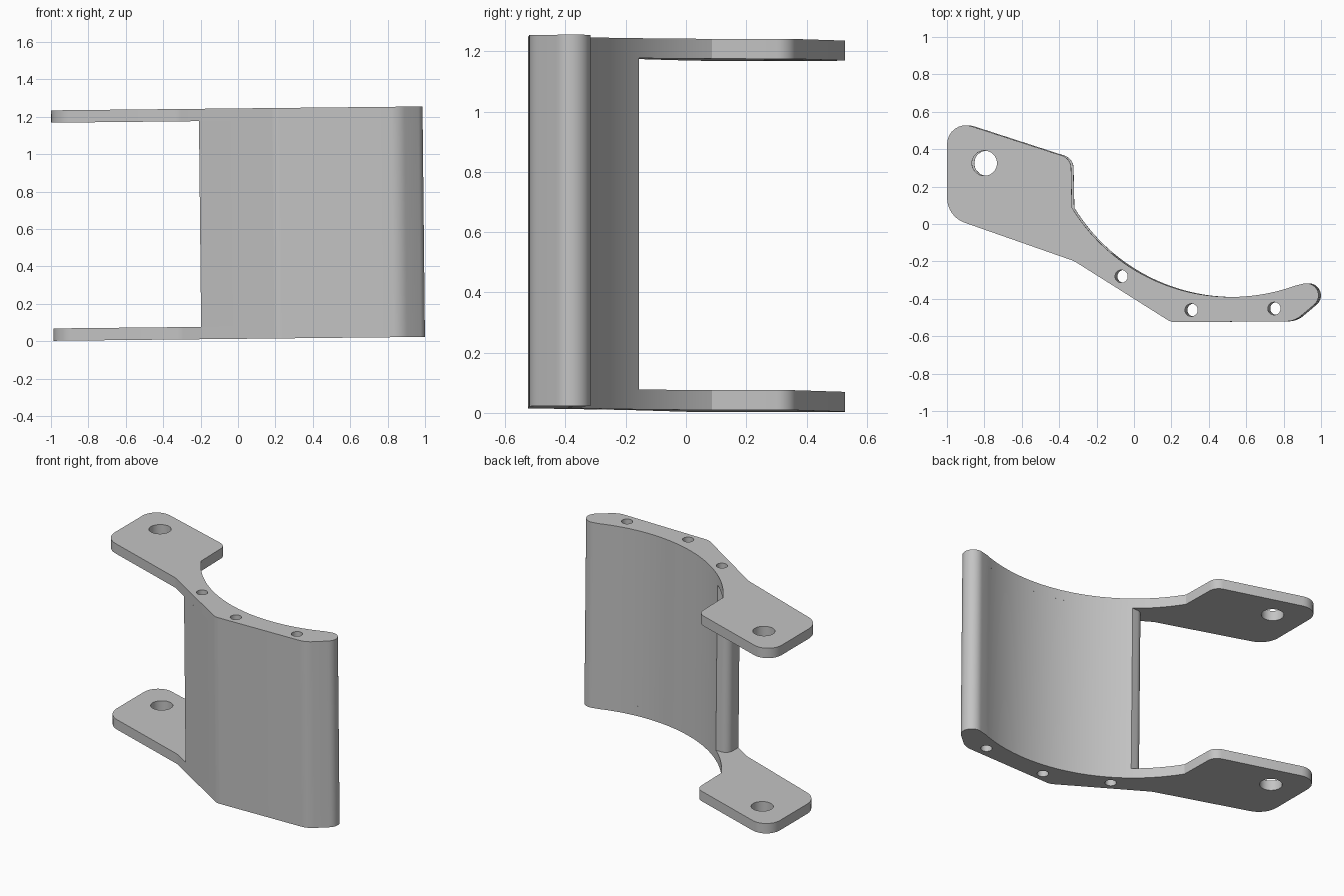
import bpy
import bmesh
from math import sin, cos, radians, tan
from mathutils import Vector

cube = bpy.data.objects.get("Cube")
if cube:
    bpy.data.objects.remove(cube)

HEIGHT, PLATE = 1.232, 0.066
TILT = -0.0105          # slight lean of the whole bracket about y
CENTRE_Z = 0.629
GREY = (0.55, 0.55, 0.55, 1)

grey = bpy.data.materials.new("plain grey")
grey.use_nodes = True
grey.diffuse_color = GREY
grey.node_tree.nodes["Principled BSDF"].inputs["Base Color"].default_value = GREY


def arc(cx, cy, r, start, end, steps):
    """Points on a circular arc, angles in degrees."""
    angles = [radians(start + (end - start) * i / steps) for i in range(steps + 1)]
    return [Vector((cx + r * cos(a), cy + r * sin(a))) for a in angles]


def fillet(before, corner, after, r, steps=8):
    """Round one corner of an outline with a circular arc."""
    p = Vector(corner)
    d1, d2 = (Vector(before) - p).normalized(), (Vector(after) - p).normalized()
    half = d1.angle(d2) / 2
    centre = p + (d1 + d2).normalized() * (r / sin(half))
    t = r / tan(half)
    v1 = (p + d1 * t - centre).normalized()
    v2 = (p + d2 * t - centre).normalized()
    return [centre + v1.slerp(v2, i / steps) * r for i in range(steps + 1)]


def extrude(name, outline, holes, z, thickness):
    """Extrude an outline with round holes into a shaded mesh part."""
    curve = bpy.data.curves.new(name + " profile", 'CURVE')
    curve.dimensions, curve.fill_mode = '2D', 'BOTH'
    curve.extrude = thickness / 2
    for loop in [outline] + [arc(x, y, r, 0, 350, 35) for x, y, r in holes]:
        spline = curve.splines.new('POLY')
        spline.points.add(len(loop) - 1)
        for point, co in zip(spline.points, loop):
            point.co = (co.x, co.y, 0, 1)
        spline.use_cyclic_u = True
    helper = bpy.data.objects.new(name + " helper", curve)
    bpy.context.collection.objects.link(helper)
    bpy.context.view_layer.update()
    deps = bpy.context.evaluated_depsgraph_get()
    mesh = bpy.data.meshes.new_from_object(helper.evaluated_get(deps))
    bpy.data.objects.remove(helper)

    bm = bmesh.new()
    bm.from_mesh(mesh)
    bmesh.ops.remove_doubles(bm, verts=bm.verts, dist=0.0005)
    bmesh.ops.recalc_face_normals(bm, faces=bm.faces)
    bm.to_mesh(mesh)
    bm.free()
    mesh.name = name
    mesh.materials.clear()
    mesh.materials.append(grey)

    obj = bpy.data.objects.new(name, mesh)
    bpy.context.collection.objects.link(obj)
    obj.rotation_euler.y = TILT
    obj.location = (z * sin(TILT), 0, CENTRE_Z + z * cos(TILT))
    bpy.ops.object.select_all(action='DESELECT')
    obj.select_set(True)
    bpy.context.view_layer.objects.active = obj
    bpy.ops.object.shade_smooth_by_angle(angle=radians(30))


# Shared right-hand end: concave back, rounded tip, flat front
def curved_back(start):
    return arc(0.526, 0.608, 0.998, start, 290, 40)


front_bend, front_end, tip_end = (0.205, -0.525), (0.865, -0.52), (0.97, -0.432)
waist = (-0.314, -0.198)
tip = arc(0.928, -0.382, 0.065, 110, -50, 16)
front = (fillet(tip_end, front_end, front_bend, 0.12)
         + fillet(front_end, front_bend, waist, 0.08))

# Lug at the left end of each plate
low_left, top_left = (-0.993, 0.04), (-0.993, 0.565)
top_right, neck = (-0.33, 0.35), (-0.327, 0.085)
lug = (fillet(front_bend, waist, low_left, 0.15)
       + fillet(waist, low_left, top_left, 0.14)
       + fillet(low_left, top_left, top_right, 0.1)
       + fillet(top_left, top_right, neck, 0.07))

screw_holes = [(-0.061, -0.28, 0.034), (0.313, -0.46, 0.034), (0.756, -0.452, 0.034)]
pivot_hole = [(-0.793, 0.325, 0.067)]

# Matching plates at the bottom and top
plate_outline = curved_back(211.5) + tip + front + lug
for name, side in (("bottom_plate", -1), ("top_plate", 1)):
    extrude(name, plate_outline, screw_holes + pivot_hole,
            side * (HEIGHT - PLATE) / 2, PLATE)

# Curved body between the plates, with a rounded back corner
end_front, end_back = (-0.203, -0.268), (-0.203, -0.157)
body_outline = (curved_back(230) + tip + front + [Vector(end_front)]
                + fillet(end_front, end_back, (-0.115, -0.157), 0.05))
extrude("curved_body", body_outline, screw_holes, 0, HEIGHT - 2 * PLATE)
